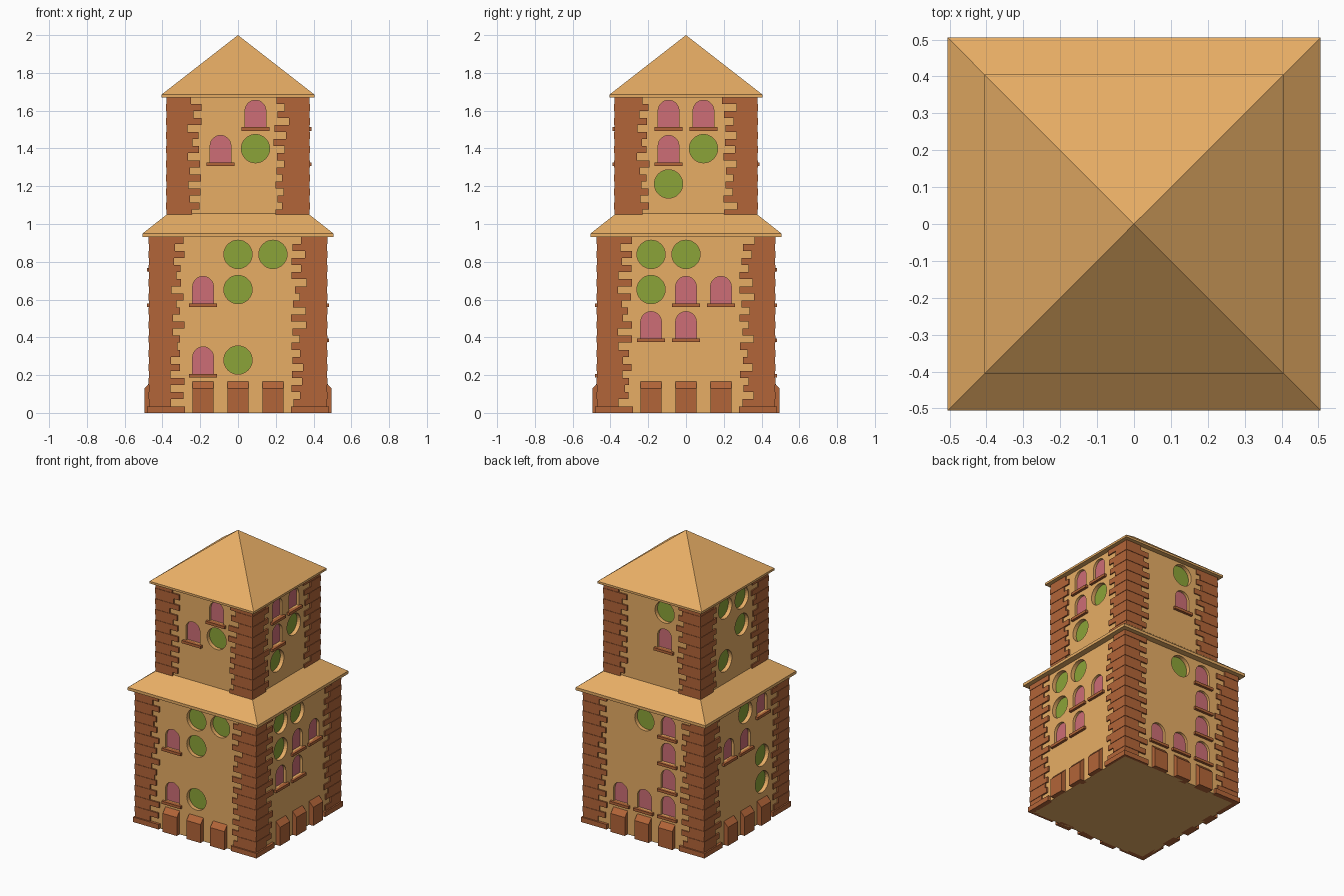
import bpy, bmesh, random
from math import sin, cos, pi

if "Cube" in bpy.data.objects:
    bpy.data.objects.remove(bpy.data.objects["Cube"])

random.seed(4)
CELL, FLOOR = 0.185, 0.1865
LOW, UP = 0.463, 0.37            # half widths of the two storeys


def material(name, rgb):
    m = bpy.data.materials.new(name)
    m.diffuse_color = (*rgb, 1)
    m.use_nodes = True
    m.node_tree.nodes["Principled BSDF"].inputs["Base Color"].default_value = m.diffuse_color
    return m


TAN = material("plaster", (0.80, 0.42, 0.13))
BRICK = material("brick", (0.45, 0.13, 0.04))
PINK = material("pink_glass", (0.61, 0.155, 0.18))
GREEN = material("green_glass", (0.26, 0.37, 0.04))


def turn(p, k):
    """Rotate a point k quarter turns about z (0 front, 1 right, 2 back, 3 left)."""
    x, y, z = p
    for _ in range(k):
        x, y = -y, x
    return (x, y, z)


def loft(bm, rings):
    """Skin a list of equal-length rings and cap both ends."""
    vs = [[bm.verts.new(p) for p in r] for r in rings]
    n = len(vs[0])
    for a, b in zip(vs, vs[1:]):
        for i in range(n):
            bm.faces.new((a[i], a[(i + 1) % n], b[(i + 1) % n], b[i]))
    bm.faces.new(vs[0][::-1])
    bm.faces.new(vs[-1])


def panel(bm, k, outline, u, z, d0, d1):
    """Extrude a (u, z) outline outwards from depth d0 to d1 on face k."""
    loft(bm, [[turn((u + a, -d, z + b), k) for a, b in outline] for d in (d0, d1)])


def square(h, z):
    return [(-h, -h, z), (h, -h, z), (h, h, z), (-h, h, z)]


def finish(bm, name, mat):
    bmesh.ops.recalc_face_normals(bm, faces=bm.faces)
    me = bpy.data.meshes.new(name)
    bm.to_mesh(me)
    bm.free()
    ob = bpy.data.objects.new(name, me)
    bpy.context.collection.objects.link(ob)
    if mat:
        me.materials.append(mat)
    return ob


# Outlines of round windows, arched windows and sills
ROUND = [(0.075 * cos(2 * pi * i / 32), 0.075 * sin(2 * pi * i / 32)) for i in range(32)]
ARCH = [(-0.055, -0.073), (0.055, -0.073)] + [
    (0.055 * cos(pi * i / 14), 0.015 + 0.055 * sin(pi * i / 14)) for i in range(15)]
SILL = [(-0.074, -0.092), (0.074, -0.092), (0.074, -0.073), (-0.074, -0.073)]

# Windows per face as (column, floor): front, right, back, left
ROUNDS = [
    [(0, 4), (1, 4), (0, 3), (0, 1), (.5, 7)],
    [(-1, 4), (0, 4), (-1, 3), (.5, 7), (-.5, 6)],
    [(0, 4), (.5, 8)],
    [(0, 4), (1, 2), (1, 1), (-.5, 8), (.5, 8), (.5, 7), (-.5, 6)],
]
ARCHES = [
    [(-1, 3), (-1, 1), (.5, 8), (-.5, 7)],
    [(0, 3), (1, 3), (-1, 2), (0, 2), (-.5, 8), (.5, 8), (-.5, 7)],
    [(1, 4), (1, 3), (1, 2), (1, 1), (0, 1), (-1, 1), (.5, 7)],
    [(1, 4), (-1, 3), (0, 3)],
]

# Window panes, sills and wall cutters
cut = {LOW: bmesh.new(), UP: bmesh.new()}
round_bm, arch_bm, sill_bm = bmesh.new(), bmesh.new(), bmesh.new()
for k in range(4):
    for table, outline, bm, depth in ((ROUNDS, ROUND, round_bm, 0.03),
                                      (ARCHES, ARCH, arch_bm, 0.02)):
        for col, floor in table[k]:
            w = LOW if floor < 5 else UP
            u, z = col * CELL, (floor + 0.5) * FLOOR
            panel(cut[w], k, outline, u, z, w - depth, w + 0.05)
            panel(bm, k, outline, u, z, w - depth - 0.004, w - depth + 0.002)
            if outline is ARCH:
                panel(sill_bm, k, SILL, u, z, w - 0.01, w + 0.018)
finish(round_bm, "round_windows", GREEN)
finish(arch_bm, "arched_windows", PINK)
finish(sill_bm, "window_sills", BRICK)

# Plastered walls with recessed window openings
for name, w, z0, z1 in (("lower_walls", LOW, 0, 0.935), ("upper_walls", UP, 1.0, 1.675)):
    bm = bmesh.new()
    loft(bm, [square(w, z0), square(w, z1)])
    wall = finish(bm, name, TAN)
    cutter = finish(cut[w], name + "_cutter", None)
    cutter.hide_render = True
    mod = wall.modifiers.new("openings", 'BOOLEAN')
    mod.operation, mod.solver, mod.object = 'DIFFERENCE', 'EXACT', cutter
    bpy.context.view_layer.objects.active = wall
    bpy.ops.object.modifier_apply(modifier=mod.name)
    bpy.data.objects.remove(cutter)


# Corner bricks: one L-shaped course per row
def course(bm, k, o, a, b, z0, z1, t=0.035):
    ring = [(o, o), (o - a, o), (o - a, o - t), (o - t, o - t), (o - t, o - b), (o, o - b)]
    loft(bm, [[turn((x, y, z), k) for x, y in ring] for z in (z0, z1)])


for name, w, z0, z1, rows in (("lower_corner_bricks", LOW, 0.035, 0.932, 24),
                              ("upper_corner_bricks", UP, 1.04, 1.672, 17)):
    bm = bmesh.new()
    h = (z1 - z0) / rows
    for k in range(4):
        for r in range(rows):
            long_, short = random.uniform(0.165, 0.19), random.uniform(0.11, 0.15)
            a, b = (long_, short) if r % 2 else (short, long_)
            course(bm, k, w + 0.008 + 0.003 * (r % 2), a, b, z0 + r * h, z0 + (r + 1) * h)
        if w == LOW:
            course(bm, k, w + 0.018, 0.2, 0.2, 0, z0)
    finish(bm, name, BRICK)

# Sloped buttress blocks along the base
bm = bmesh.new()
prof = [(0.44, 0), (0.495, 0), (0.495, 0.13), (LOW, 0.165), (0.44, 0.165)]
for k in range(4):
    for c in (-1, 0, 1):
        loft(bm, [[turn((c * CELL + s * 0.055, -d, z), k) for d, z in prof] for s in (-1, 1)])
finish(bm, "base_buttresses", BRICK)

# Skirt roof and top pyramid roof
bm = bmesh.new()
loft(bm, [square(0.505, 0.93), square(0.505, 0.95), square(0.36, 1.064)])
finish(bm, "skirt_roof", TAN)
bm = bmesh.new()
loft(bm, [square(0.405, 1.67), square(0.405, 1.685), square(0.00001, 2.0)])
bmesh.ops.remove_doubles(bm, verts=bm.verts, dist=0.001)
finish(bm, "top_roof", TAN)
